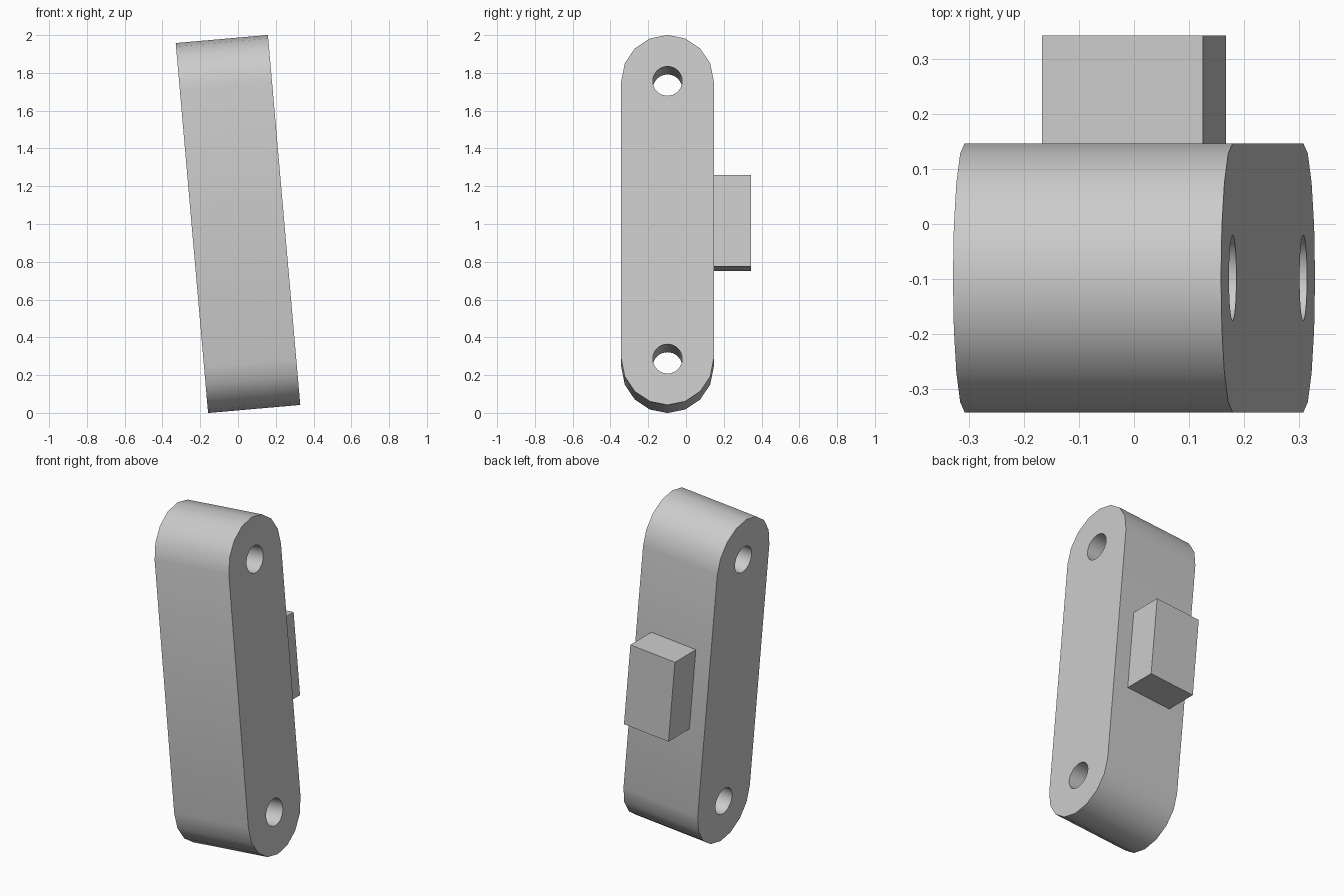
import bpy, bmesh, math
from mathutils import Matrix

if "Cube" in bpy.data.objects:
    bpy.data.objects.remove(bpy.data.objects["Cube"], do_unlink=True)

TILT = math.radians(-5)      # lean of the whole part
R, HALF, REACH = 0.245, 0.245, 0.738   # end radius, half thickness, hole offset
BODY_Y = -0.098

grey = bpy.data.materials.new("plain grey")
grey.use_nodes = True
colour = (0.6, 0.6, 0.6, 1)
grey.diffuse_color = colour
grey.node_tree.nodes["Principled BSDF"].inputs["Base Color"].default_value = colour


def make_object(name, bm, location):
    bmesh.ops.recalc_face_normals(bm, faces=bm.faces)
    mesh = bpy.data.meshes.new(name)
    bm.to_mesh(mesh)
    bm.free()
    mesh.materials.append(grey)
    obj = bpy.data.objects.new(name, mesh)
    bpy.context.collection.objects.link(obj)
    obj.location = location
    obj.rotation_euler.y = TILT
    return obj


# Link body: rounded outline extruded along its thickness
bm = bmesh.new()
outline = []
for end in (0, 1):
    for i in range(9):
        a = math.pi * (end + i / 8)
        z = REACH * (1 - 2 * end) + R * math.sin(a)
        outline.append(bm.verts.new((-HALF, R * math.cos(a), z)))
cap = bm.faces.new(outline)
side = bmesh.ops.extrude_face_region(bm, geom=[cap])["geom"]
bmesh.ops.translate(bm, vec=(2 * HALF, 0, 0),
                    verts=[v for v in side if isinstance(v, bmesh.types.BMVert)])
body = make_object("link_body", bm, (0, BODY_Y, 1))

# Pin holes near both ends
bm = bmesh.new()
for z in (-REACH, REACH):
    bmesh.ops.create_cone(bm, cap_ends=True, segments=32, radius1=0.078, radius2=0.078,
                          depth=1, matrix=Matrix.Translation((0, 0, z))
                          @ Matrix.Rotation(math.pi / 2, 4, "Y"))
cutter = make_object("hole_cutter", bm, (0, BODY_Y, 1))
cutter.hide_render = True
cut = body.modifiers.new("pin holes", "BOOLEAN")
cut.operation = "DIFFERENCE"
cut.solver = "EXACT"
cut.object = cutter
bpy.ops.object.select_all(action="DESELECT")
body.select_set(True)
bpy.context.view_layer.objects.active = body
bpy.ops.object.modifier_apply(modifier=cut.name)
bpy.data.objects.remove(cutter, do_unlink=True)
bpy.ops.object.shade_smooth_by_angle(angle=math.radians(30))

# Rectangular lug on the back
bm = bmesh.new()
bmesh.ops.create_cube(bm, size=1, matrix=Matrix.Diagonal((0.294, 0.197, 0.485, 1)))
make_object("back_lug", bm, (0, 0.245, 1.005))
